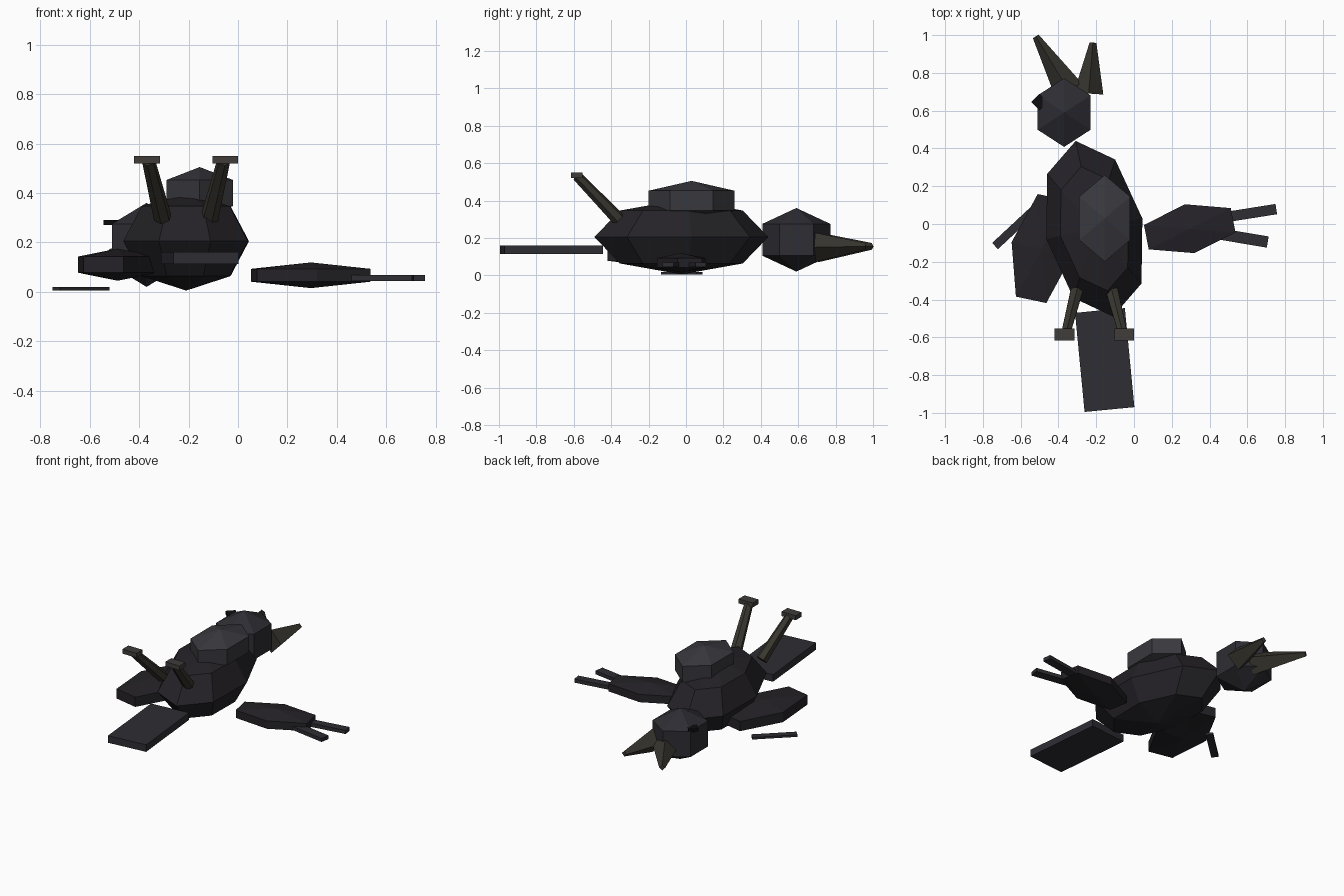
import bpy, bmesh
from math import sin, cos, pi, radians
from mathutils import Vector, Matrix

if "Cube" in bpy.data.objects:
    bpy.data.objects.remove(bpy.data.objects["Cube"])


def material(name, rgb):
    m = bpy.data.materials.new(name)
    m.diffuse_color = (*rgb, 1)
    m.use_nodes = True
    m.node_tree.nodes["Principled BSDF"].inputs["Base Color"].default_value = m.diffuse_color
    return m


BLACK = material("black_feather", (0.018, 0.016, 0.02))
SLATE = material("slate_feather", (0.027, 0.026, 0.033))
BELLY = material("belly_feather", (0.04, 0.04, 0.048))
HORN = material("horn", (0.04, 0.037, 0.028))
CLAW = material("claw", (0.05, 0.046, 0.042))
EYE = material("eye_black", (0.004, 0.004, 0.005))


def finish(bm, name, mat):
    bmesh.ops.recalc_face_normals(bm, faces=bm.faces)
    me = bpy.data.meshes.new(name)
    bm.to_mesh(me)
    bm.free()
    me.materials.append(mat)
    ob = bpy.data.objects.new(name, me)
    bpy.context.collection.objects.link(ob)
    return ob


def blob(name, loc, size, sides, rings, mat, turn=0):
    """Faceted ellipsoid with upright poles and a corner on its local y axis."""
    bm = bmesh.new()
    rows = []
    for i in range(1, rings):
        a = -pi / 2 + pi * i / rings
        rows.append([bm.verts.new((cos(a) * cos(pi / 2 + 2 * pi * k / sides),
                                   cos(a) * sin(pi / 2 + 2 * pi * k / sides),
                                   sin(a))) for k in range(sides)])
    low, high = bm.verts.new((0, 0, -1)), bm.verts.new((0, 0, 1))
    for k in range(sides):
        n = (k + 1) % sides
        for a, b in zip(rows, rows[1:]):
            bm.faces.new((a[k], a[n], b[n], b[k]))
        bm.faces.new((low, rows[0][n], rows[0][k]))
        bm.faces.new((high, rows[-1][k], rows[-1][n]))
    bm.transform(Matrix.Translation(loc) @ Matrix.Rotation(radians(turn), 4, 'Z')
                 @ Matrix.Diagonal((*size, 1)))
    return finish(bm, name, mat)


def box(name, loc, size, mat, turn=0):
    bm = bmesh.new()
    bmesh.ops.create_cube(bm, size=1)
    bm.transform(Matrix.Translation(loc) @ Matrix.Rotation(radians(turn), 4, 'Z')
                 @ Matrix.Diagonal((*size, 1)))
    return finish(bm, name, mat)


def spike(name, start, end, r1, r2, sides, mat):
    """Tapered prism running from start to end."""
    start, end = Vector(start), Vector(end)
    axis = (end - start).normalized()
    side = axis.cross(Vector((0, 0, 1))).normalized()
    up = side.cross(axis)
    bm = bmesh.new()
    loops = []
    for c, r in ((start, r1), (end, r2)):
        loops.append([bm.verts.new(c + r * (up * cos(2 * pi * k / sides)
                                            + side * sin(2 * pi * k / sides)))
                      for k in range(sides)])
        bm.faces.new(loops[-1])
    for k in range(sides):
        n = (k + 1) % sides
        bm.faces.new((loops[0][k], loops[0][n], loops[1][n], loops[1][k]))
    return finish(bm, name, mat)


# Body, belly and head of the bird lying on its back
blob("body", (-0.21, -0.025, 0.205), (0.26, 0.475, 0.2), 8, 4, BLACK, 12)
blob("belly", (-0.155, 0.03, 0.4), (0.18, 0.265, 0.105), 6, 3, BELLY)
blob("head", (-0.37, 0.59, 0.19), (0.187, 0.21, 0.17), 6, 3, SLATE)
box("eye", (-0.5, 0.645, 0.28), (0.062, 0.062, 0.02), EYE, 45)

# Open beak
spike("upper_beak", (-0.345, 0.705, 0.15), (-0.52, 0.993, 0.155), 0.08, 0.018, 4, HORN)
spike("lower_beak", (-0.24, 0.692, 0.15), (-0.217, 0.96, 0.155), 0.078, 0.018, 4, HORN)

# Spread wings and loose feathers
blob("right_wing", (0.295, -0.025, 0.067), (0.312, 0.152, 0.052), 6, 3, BLACK, 11)
blob("left_wing", (-0.487, -0.13, 0.11), (0.37, 0.19, 0.065), 6, 3, BLACK, 78)
box("right_feather_1", (0.615, 0.057, 0.056), (0.28, 0.055, 0.024), SLATE, 9)
box("right_feather_2", (0.58, -0.074, 0.056), (0.26, 0.06, 0.024), SLATE, -9.5)
box("left_feather", (-0.635, -0.023, 0.012), (0.275, 0.045, 0.014), SLATE, 43)

# Tail
box("tail", (-0.155, -0.72, 0.137), (0.265, 0.527, 0.047), SLATE, 5.5)

# Legs in the air, mirrored about the belly
for name, s in (("left", -1), ("right", 1)):
    x = -0.21
    spike(name + "_leg", (x + s * 0.095, -0.36, 0.3), (x + s * 0.152, -0.582, 0.53),
          0.037, 0.027, 6, HORN)
    box(name + "_foot", (x + s * 0.158, -0.585, 0.535), (0.104, 0.062, 0.03), CLAW)
